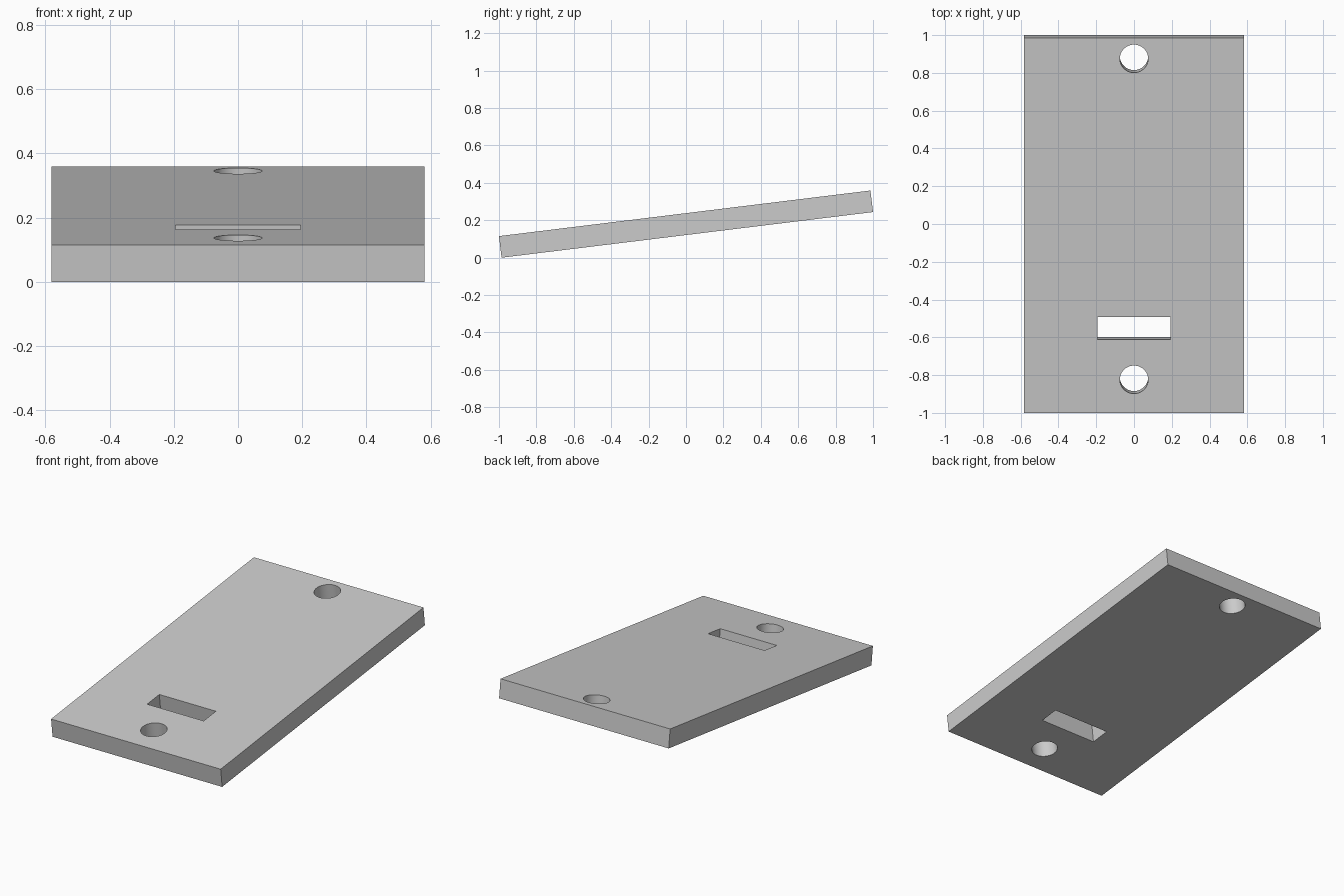
import bpy
import math

TILT = math.radians(7)
WIDTH, LENGTH, THICK = 1.163, 2.001, 0.116

cube = bpy.data.objects.get("Cube")
if cube:
    bpy.data.objects.remove(cube, do_unlink=True)

grey = bpy.data.materials.new("plain_grey")
grey.use_nodes = True
colour = (0.6, 0.6, 0.6, 1)
grey.diffuse_color = colour
grey.node_tree.nodes["Principled BSDF"].inputs["Base Color"].default_value = colour


def finish(name):
    ob = bpy.context.object
    ob.name = name
    ob.data.materials.append(grey)
    return ob


def box(name, size, y=0):
    bpy.ops.mesh.primitive_cube_add(size=1, location=(0, y, 0))
    ob = finish(name)
    ob.scale = size
    bpy.ops.object.transform_apply(location=False, rotation=False, scale=True)
    return ob


def peg(name, y):
    bpy.ops.mesh.primitive_cylinder_add(vertices=64, radius=0.075, depth=0.4, location=(0, y, 0))
    return finish(name)


# Flat plate and the shapes cut through it
plate = box("tilted_plate", (WIDTH, LENGTH, THICK))
cutters = [
    peg("front_hole_cutter", -0.823),
    peg("back_hole_cutter", 0.889),
    box("slot_cutter", (0.388, 0.12, 0.4), -0.55),
]

bpy.ops.object.select_all(action="DESELECT")
plate.select_set(True)
bpy.context.view_layer.objects.active = plate
for cutter in cutters:
    cutter.hide_render = True
    mod = plate.modifiers.new(cutter.name, "BOOLEAN")
    mod.operation = "DIFFERENCE"
    mod.solver = "EXACT"
    mod.object = cutter
    bpy.ops.object.modifier_apply(modifier=mod.name)
for cutter in cutters:
    bpy.data.objects.remove(cutter, do_unlink=True)

# Smooth hole walls, sharp rims
bpy.ops.object.shade_smooth_by_angle(angle=math.radians(30))

# Raise the back end and rest the front lower edge on the ground
plate.rotation_euler.x = TILT
plate.location.z = (LENGTH * math.sin(TILT) + THICK * math.cos(TILT)) / 2
